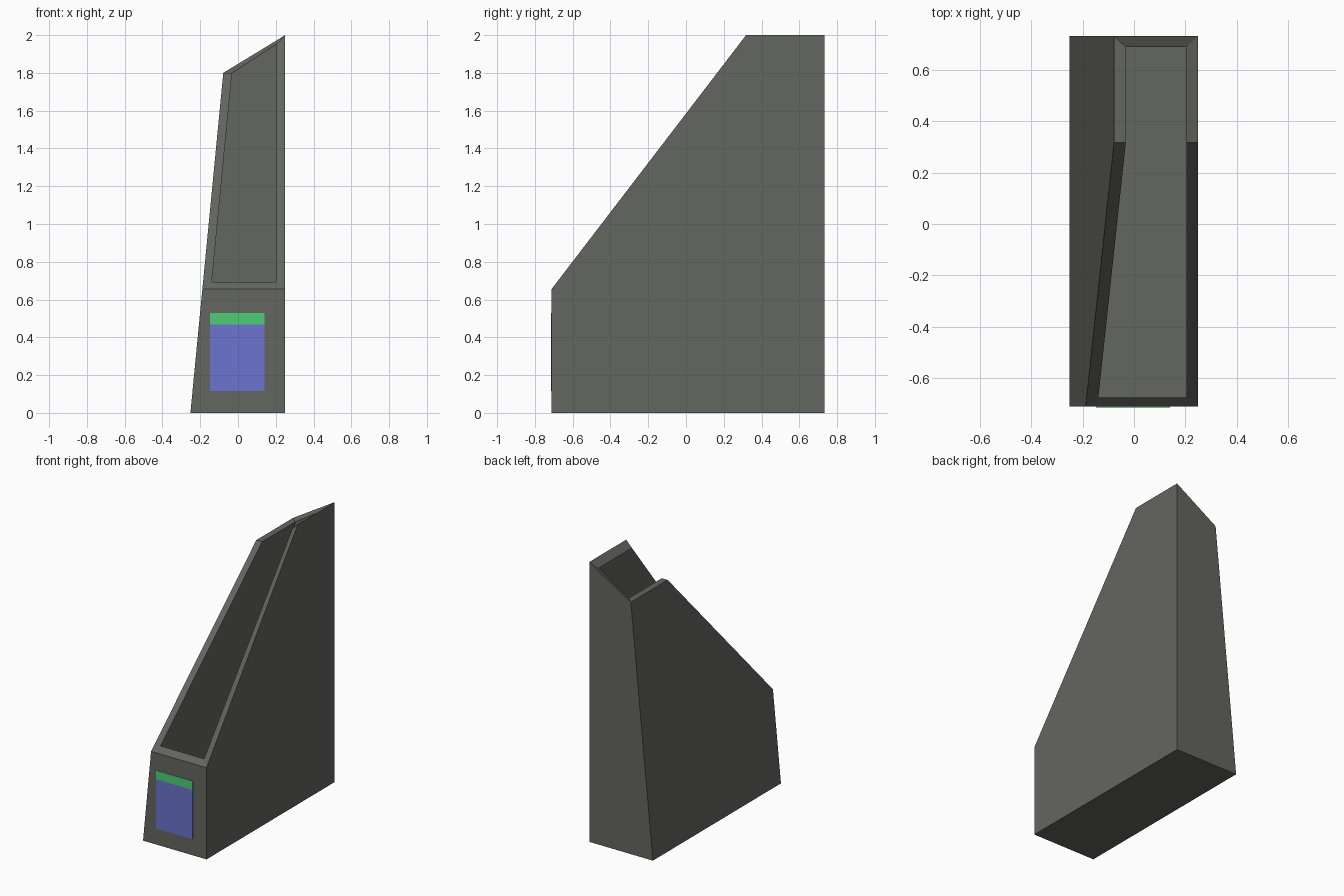
import bpy, bmesh

if "Cube" in bpy.data.objects:
    bpy.data.objects.remove(bpy.data.objects["Cube"])


def material(name, rgb):
    lin = [((c / 255 + 0.055) / 1.055) ** 2.4 for c in rgb]
    m = bpy.data.materials.new(name)
    m.diffuse_color = (*lin, 1)
    m.use_nodes = True
    m.node_tree.nodes["Principled BSDF"].inputs["Base Color"].default_value = m.diffuse_color
    return m


grey = material("warm grey", (100, 102, 96))
blue = material("label blue", (108, 115, 205))
green = material("label green", (78, 205, 118))

FRONT, BACK, KNEE = -0.712, 0.734, 0.318   # y positions


def slant(z):
    """x of the leaning left wall at height z"""
    return -0.252 + 0.0967 * z


def wall_ring(bm, x, pts, lean=None):
    """Five corners of one side wall, from (y, z) pairs"""
    return [bm.verts.new((x if lean is None else slant(z) + lean, y, z)) for y, z in pts]


# Open-topped holder: outer and inner skins joined by a rim
bm = bmesh.new()
ol = wall_ring(bm, 0, [(BACK, 0), (FRONT, 0), (FRONT, 0.655), (KNEE, 1.8), (BACK, 1.8)], 0)
orr = wall_ring(bm, 0.25, [(BACK, 0), (FRONT, 0), (FRONT, 0.655), (KNEE, 2.0), (BACK, 2.0)])
fi, bi, fl = FRONT + 0.036, BACK - 0.044, 0.045
il = wall_ring(bm, 0, [(bi, fl), (fi, fl), (fi, 0.693), (KNEE, 1.8), (bi, 1.8)], 0.046)
ir = wall_ring(bm, 0.205, [(bi, fl), (fi, fl), (fi, 0.693), (KNEE, 1.953), (bi, 1.953)])

for l, r in ((ol, orr), (il, ir)):
    bm.faces.new(l)
    bm.faces.new(r)
    for a, b in ((0, 1), (1, 2), (4, 0)):       # floor, front, back
        bm.faces.new((l[a], l[b], r[b], r[a]))
for o, i in ((ol, il), (orr, ir)):              # rims on the side walls
    for a in (2, 3):
        bm.faces.new((o[a], o[a + 1], i[a + 1], i[a]))
for a in (2, 4):                                # rims on front and back walls
    bm.faces.new((ol[a], orr[a], ir[a], il[a]))
bmesh.ops.recalc_face_normals(bm, faces=bm.faces)
me = bpy.data.meshes.new("file_holder")
bm.to_mesh(me)
bm.free()
me.materials.append(grey)
bpy.context.collection.objects.link(bpy.data.objects.new("file_holder", me))


# Label plates on the front
def plate(name, z0, z1, mat):
    t = 0.004
    bpy.ops.mesh.primitive_cube_add(size=1, location=(-0.004, FRONT - t / 2 + 0.001, (z0 + z1) / 2))
    ob = bpy.context.object
    ob.name = name
    ob.scale = (0.29, t, z1 - z0)
    ob.data.materials.append(mat)


plate("label_panel", 0.117, 0.468, blue)
plate("label_header", 0.468, 0.53, green)
